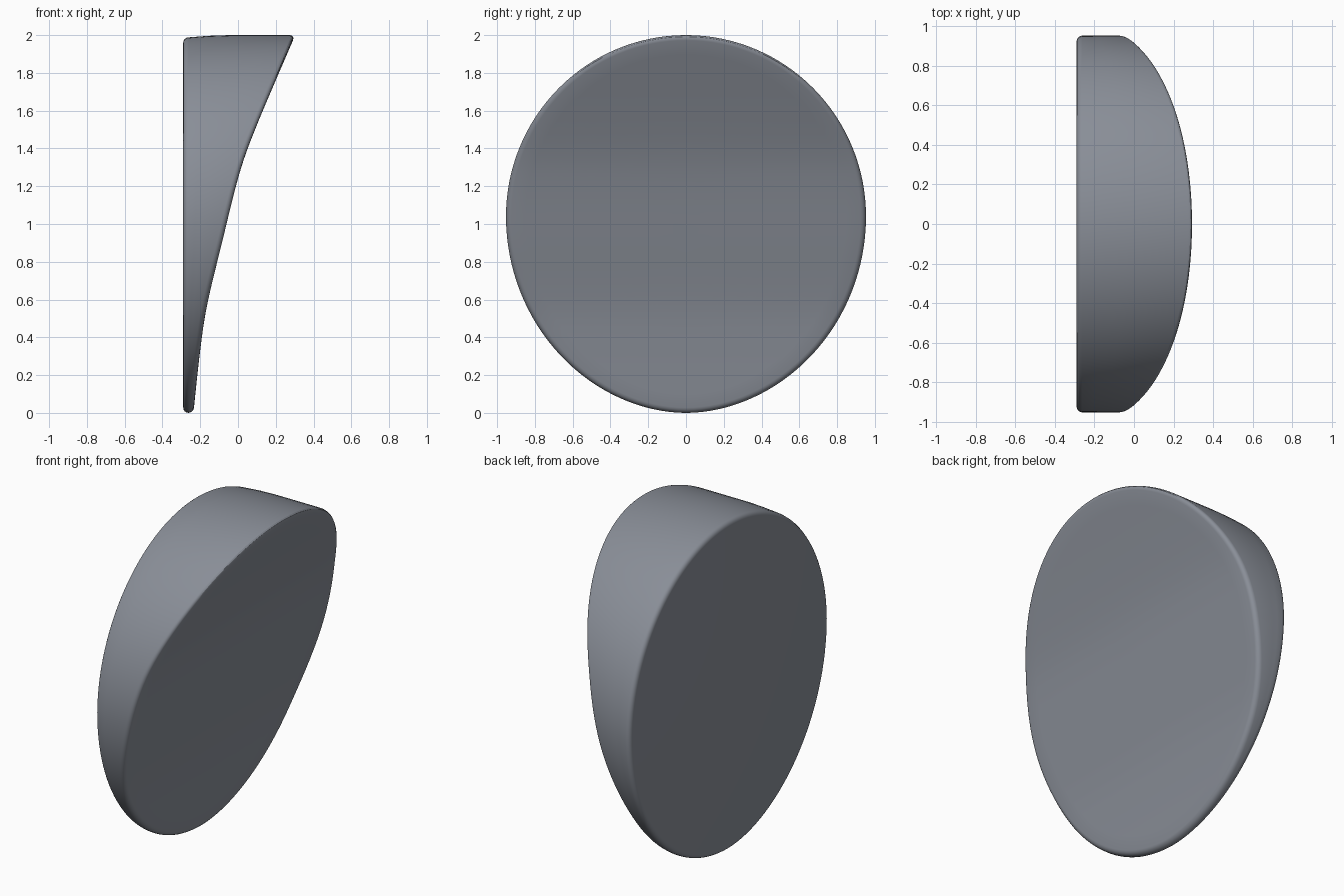
import bpy, bmesh
from math import sin, cos, pi

if "Cube" in bpy.data.objects:
    bpy.data.objects.remove(bpy.data.objects["Cube"])

N = 128          # points round the rim
R = 0.028        # edge rounding
BACK = -0.29
CZ = 1.04        # height of the widest point
TAPER = 0.012    # the top of the side drops slightly towards the back
SLOPE = [(0, -0.236), (0.3, -0.204), (0.55, -0.168), (0.9, -0.085),
         (1.28, 0.011), (1.5, 0.09), (2.0, 0.303)]   # (z, x) of the slanted face


def tangent(i):
    a, b = SLOPE[max(i - 1, 0)], SLOPE[min(i + 1, len(SLOPE) - 1)]
    return (b[1] - a[1]) / (b[0] - a[0])


def front_x(z):
    """Smooth curve through the slope points."""
    i = 0
    while i < len(SLOPE) - 2 and z > SLOPE[i + 1][0]:
        i += 1
    (z0, x0), (z1, x1) = SLOPE[i], SLOPE[i + 1]
    h = z1 - z0
    t = (z - z0) / h
    return (x0 * (2 * t**3 - 3 * t**2 + 1) + x1 * (3 * t**2 - 2 * t**3)
            + h * tangent(i) * (t**3 - 2 * t**2 + t) + h * tangent(i + 1) * (t**3 - t**2))


def outline(a, inset=0.0):
    """Slightly egg-shaped outline, narrower towards the bottom."""
    c, s = cos(a), sin(a)
    p = 1.0 if s >= 0 else 1.04
    rz = (2 - CZ) if s >= 0 else CZ
    y = (abs(c) ** p) * (1 if c >= 0 else -1)
    return y * (0.953 - inset), CZ + s * (rz - inset)


bm = bmesh.new()
rings = []


def ring(inset, side, depth, taper=0.0):
    verts = []
    for i in range(N):
        a = 2 * pi * i / N
        y, z = outline(a, inset + taper * max(0, sin(a)))
        front = front_x(z)
        if side == "back":
            x = BACK + depth
        elif side == "middle":
            x = BACK + R + (front - BACK - 2 * R) * depth
        else:
            x = front - depth
        verts.append(bm.verts.new((x, y, z)))
    rings.append(verts)


# flat back and its rounded edge
for k in range(5):
    t = k / 4 * pi / 2
    ring(R * (1 - sin(t)), "back", R * (1 - cos(t)), TAPER)
# gently bowed side
for f in (0.2, 0.4):
    ring(0, "middle", f, TAPER * (1 - f / 0.45) ** 2)
# rounded edge of the slanted face
for k in range(5):
    t = k / 4 * pi / 2
    ring(R * (1 - cos(t)), "front", R * (1 - sin(t)))
# slanted face filled with concentric rings
for k in range(1, 12):
    ring(R + (0.95 - R) * k / 12, "front", 0)

for a, b in zip(rings, rings[1:]):
    for i in range(N):
        j = (i + 1) % N
        bm.faces.new((a[i], a[j], b[j], b[i]))
bm.faces.new(rings[0])
bm.faces.new(rings[-1])
bmesh.ops.recalc_face_normals(bm, faces=bm.faces)

mesh = bpy.data.meshes.new("wedge_disc")
bm.to_mesh(mesh)
bm.free()
disc = bpy.data.objects.new("wedge_disc", mesh)
bpy.context.collection.objects.link(disc)

# dark slate colour
slate = bpy.data.materials.new("slate")
slate.diffuse_color = (0.25, 0.27, 0.31, 1)
slate.use_nodes = True
slate.node_tree.nodes["Principled BSDF"].inputs["Base Color"].default_value = slate.diffuse_color
mesh.materials.append(slate)

bpy.context.view_layer.objects.active = disc
disc.select_set(True)
bpy.ops.object.shade_smooth_by_angle()
